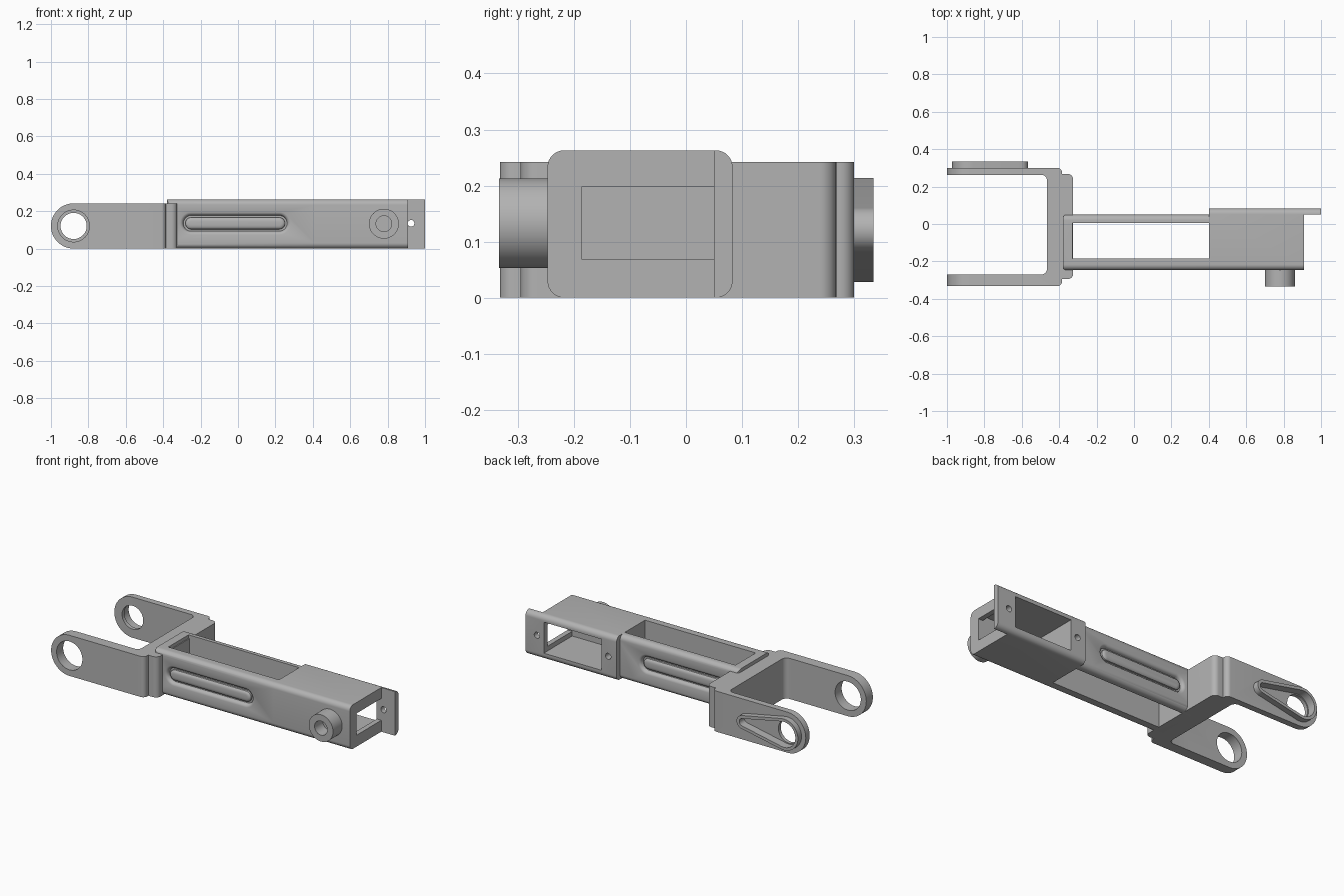
import bpy, bmesh
from math import pi, cos, sin, acos, radians
from mathutils import Vector

cube = bpy.data.objects.get("Cube")
if cube:
    bpy.data.objects.remove(cube)

grey = bpy.data.materials.new("machined grey")
grey.use_nodes = True
COLOUR = (0.45, 0.45, 0.45, 1)
grey.diffuse_color = COLOUR
grey.node_tree.nodes["Principled BSDF"].inputs["Base Color"].default_value = COLOUR


def loft(name, sections, axis):
    """Solid through (outline, level) sections stacked along an axis."""
    place = {"x": lambda u, v, w: (w, u, v),
             "y": lambda u, v, w: (u, w, v),
             "z": lambda u, v, w: (u, v, w)}[axis]
    bm = bmesh.new()
    rings = [[bm.verts.new(place(u, v, w)) for u, v in pts] for pts, w in sections]
    for a, b in zip(rings, rings[1:]):
        for i in range(len(a)):
            j = (i + 1) % len(a)
            bm.faces.new((a[i], a[j], b[j], b[i]))
    bm.faces.new(rings[0])
    bm.faces.new(rings[-1])
    bmesh.ops.recalc_face_normals(bm, faces=bm.faces)
    mesh = bpy.data.meshes.new(name)
    bm.to_mesh(mesh)
    bm.free()
    mesh.materials.append(grey)
    obj = bpy.data.objects.new(name, mesh)
    bpy.context.collection.objects.link(obj)
    return obj


def prism(name, outline, lo, hi, axis):
    return loft(name, [(outline, lo), (outline, hi)], axis)


def rounded(corners, steps=8):
    """Outline of right-angled corners (u, v, radius)."""
    pts = []
    for i, (u, v, r) in enumerate(corners):
        p = Vector((u, v))
        if not r:
            pts.append(p)
            continue
        back = (Vector(corners[i - 1][:2]) - p).normalized()
        ahead = (Vector(corners[(i + 1) % len(corners)][:2]) - p).normalized()
        for k in range(steps + 1):
            t = k / steps * pi / 2
            pts.append(p + r * (back * (1 - sin(t)) + ahead * (1 - cos(t))))
    return pts


def rect(u0, u1, v0, v1, r=0):
    return rounded([(u0, v0, r), (u1, v0, r), (u1, v1, r), (u0, v1, r)])


def hull(u1, r1, u2, r2, v, steps=24):
    """Outline wrapped round two circles: a slot or a teardrop."""
    a = acos((r1 - r2) / (u2 - u1))
    first = [a + (2 * pi - 2 * a) * k / steps for k in range(steps + 1)]
    second = [-a + 2 * a * k / steps for k in range(steps + 1)]
    return ([(u1 + r1 * cos(t), v + r1 * sin(t)) for t in first]
            + [(u2 + r2 * cos(t), v + r2 * sin(t)) for t in second])


def circle(u, v, r, n=48):
    return [(u + r * cos(2 * pi * k / n), v + r * sin(2 * pi * k / n)) for k in range(n)]


def combine(obj, *tools, op="DIFFERENCE"):
    """Apply boolean tools to obj and delete them."""
    for tool in tools:
        mod = obj.modifiers.new("cut", "BOOLEAN")
        mod.operation, mod.object, mod.solver = op, tool, "EXACT"
        deps = bpy.context.evaluated_depsgraph_get()
        mesh = bpy.data.meshes.new_from_object(obj.evaluated_get(deps))
        obj.modifiers.clear()
        obj.data = mesh
        bpy.data.objects.remove(tool)


# Yoke: plan outline with stepped crossbar, trimmed to round arm ends
HOLE_X, ARM_Z = -0.879, 0.121
plan = rounded([(-1, -0.332, 0), (-0.385, -0.332, 0.025), (-0.385, -0.295, 0),
                (-0.325, -0.295, 0.03), (-0.325, 0.268, 0.03), (-0.385, 0.268, 0),
                (-0.385, 0.300, 0.025), (-1, 0.300, 0), (-1, 0.263, 0),
                (-0.465, 0.263, 0.03), (-0.465, -0.27, 0.03), (-1, -0.27, 0)])
yoke = prism("yoke", plan, 0, 2 * ARM_Z, "z")
side = hull(HOLE_X, ARM_Z, 0.2, ARM_Z, ARM_Z)
combine(yoke, prism("trim", side, -0.5, 0.5, "y"), op="INTERSECT")
combine(yoke, prism("front_hole", circle(HOLE_X, ARM_Z, 0.085), -0.5, 0, "y"))

# Teardrop boss with a pocket on the back arm
boss = prism("boss", hull(HOLE_X, 0.093, -0.607, 0.04, ARM_Z), 0.29, 0.334, "y")
combine(yoke, boss, op="UNION")
combine(yoke,
        prism("pocket", hull(HOLE_X, 0.076, -0.607, 0.022, ARM_Z), 0.285, 0.4, "y"),
        prism("back_hole", circle(HOLE_X, ARM_Z, 0.07), 0, 0.5, "y"))

# Rail frame: rounded bar with an open bay
TOP, FRONT, BACK = 0.263, -0.247, 0.05
frame = prism("rail_frame", rect(FRONT, BACK, 0, TOP, 0.03), -0.38, 0.41, "x")
plan = rounded([(-0.38, FRONT, 0.02), (0.5, FRONT, 0), (0.5, BACK, 0), (-0.38, BACK, 0.02)])
combine(frame, prism("trim", plan, -0.1, 0.5, "z"), op="INTERSECT")
combine(frame, prism("bay", rect(-0.33, 0.402, -0.185, 0.005), -0.1, 0.5, "z"))


# Slot recess with a raised rib on both rails
def slot(r):
    return hull(-0.25, r, 0.22, r, 0.135)


for label, face, inward in (("front", FRONT, 1), ("back", BACK, -1)):
    cutter = loft("recess", [(slot(r), face + inward * d) for r, d in
                             ((0.064, -0.01), (0.06, 0), (0.051, 0.003),
                              (0.045, 0.01), (0.042, 0.022))], "y")
    combine(frame, cutter)
    loft(label + "_rib", [(slot(r), face + inward * d) for r, d in
                          ((0.032, 0.025), (0.031, 0.012), (0.026, 0.006),
                           (0.018, 0.003), (0.01, 0.002))], "y")

# Housing: rounded block, stepped to leave a flange, hollow inside
housing = prism("housing", rect(FRONT, 0.083, 0, TOP, 0.03), 0.4, 1, "x")
combine(housing,
        prism("step", rect(0.91, 1.1, -0.5, BACK), -0.1, 0.5, "z"),
        prism("cavity", rect(0.5, 0.88, 0.04, 0.225), -0.185, 0.2, "y"),
        prism("end_opening", rect(-0.185, BACK, 0.068, 0.198), 0.8, 0.95, "x"))
for x in (0.925, 0.455):
    combine(housing, prism("screw_hole", circle(x, 0.135, 0.018, 24), 0.03, 0.2, "y"))

# Pivot pin with a blind bore
pin = prism("pivot_pin", circle(0.78, 0.133, 0.08), -0.333, -0.24, "y")
combine(pin, prism("bore", circle(0.78, 0.133, 0.042), -0.4, -0.255, "y"))

# Smooth the round surfaces, keep edges crisp
bpy.ops.object.select_all(action="DESELECT")
for obj in bpy.context.collection.objects:
    if obj.type == "MESH":
        obj.select_set(True)
        bpy.context.view_layer.objects.active = obj
bpy.ops.object.shade_smooth_by_angle(angle=radians(35))
